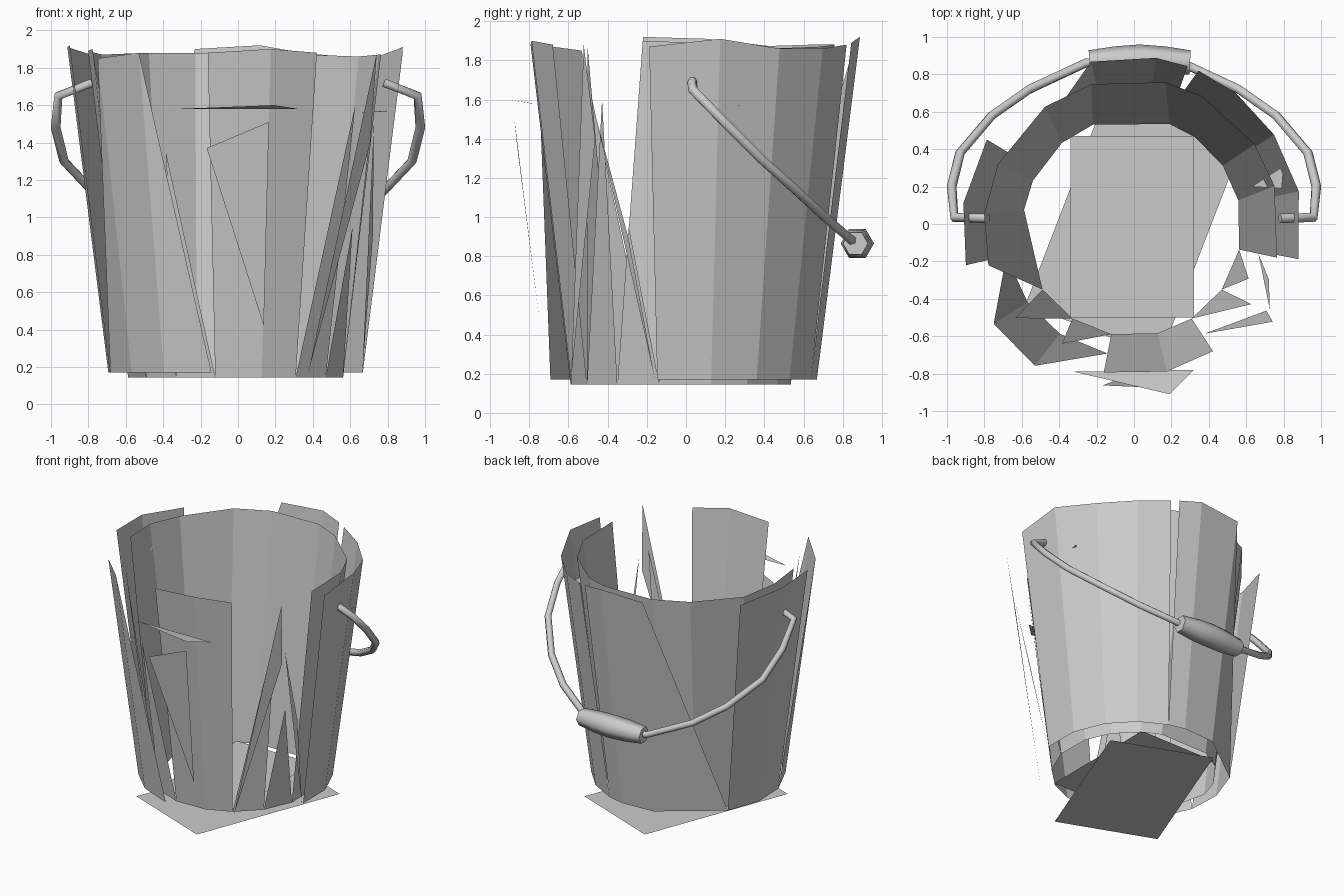
import bpy, bmesh
from math import cos, sin, radians

if "Cube" in bpy.data.objects:
    bpy.data.objects.remove(bpy.data.objects["Cube"])

BOT_OUT, BOT_IN, TOP = 0.17, 0.145, 1.89


def on_cone(angle, z, inner=False, push=0.0):
    """Point on the outer or inner tapered shell."""
    r = 0.585 + 0.12 * (z - BOT_IN) if inner else 0.69 + 0.127 * (z - BOT_OUT)
    r += push
    a = radians(angle)
    return (r * cos(a) - 0.01, r * sin(a) - 0.015, z)


def make(name, polys):
    """One object from a list of polygons, each a list of points."""
    bm = bmesh.new()
    for poly in polys:
        bm.faces.new([bm.verts.new(p) for p in poly])
    bmesh.ops.remove_doubles(bm, verts=bm.verts, dist=0.0005)
    me = bpy.data.meshes.new(name)
    bm.to_mesh(me)
    bm.free()
    ob = bpy.data.objects.new(name, me)
    bpy.context.collection.objects.link(ob)
    return ob


def wall(name, rows, inner=False):
    """Staves side by side: rows of (bottom angle, top angle, top z)."""
    z0 = BOT_IN if inner else BOT_OUT
    polys = []
    for (a0, a1, za), (b0, b1, zb) in zip(rows, rows[1:]):
        poly = [on_cone(a0, z0, inner), on_cone(b0, z0, inner), on_cone(b1, zb, inner)]
        if (a1, za) != (b1, zb):
            poly.append(on_cone(a1, za, inner))
        polys.append(poly)
    return make(name, polys)


def splinter(name, pts, inner=False, push=0.0):
    return make(name, [[on_cone(a, z, inner, push) for a, z in pts]])


# Outer staves
wall("outer_left_staves", [(149, 149, 1.87), (172, 172, 1.91), (193, 193, 1.92)])
wall("outer_back_right_staves", [(-11, -11, 1.87), (12, 12, 1.91), (33, 33, 1.86),
                                 (52, 52, 1.86), (71, 67, 1.88)])
wall("outer_back_staves", [(71, 71, 1.89), (82, 82, 1.92), (104, 104, 1.90)])
splinter("outer_back_splinter", [(104, BOT_OUT), (149, BOT_OUT), (104, 1.90)])
wall("outer_front_left_stave", [(193, 215, 1.85), (216, 215, 1.85),
                                (236, 235, 1.88), (259, 235, 1.88)])
splinter("outer_front_shard", [(259.5, 1.37), (281.5, 1.51), (281.5, 0.42)], push=0.02)
splinter("outer_right_spike_a", [(-56, BOT_OUT), (-34, 1.88), (-32, 1.40)])
splinter("outer_right_spike_b", [(-12, BOT_OUT), (-31, 1.50), (-21, 0.90)])

# Inner staves
wall("inner_staves", [(-12, -12, 1.87), (14, 16, 1.87), (34, 34, 1.86), (55, 62, 1.87),
                      (70, 77, 1.88), (111, 106, 1.88), (130, 126, 1.88),
                      (155, 155, 1.87), (171, 175, 1.89), (215, 195, 1.90)], True)
wall("inner_front_staves", [(259, 259, 1.88), (283.5, 283.5, 1.90), (303, 303, 1.88)], True)
splinter("inner_front_left_splinter", [(237, BOT_IN), (259, BOT_IN), (239, 1.35)], True)
splinter("inner_left_splinter", [(215, BOT_IN), (237, BOT_IN), (218, 1.88)], True)
splinter("inner_right_splinter_a", [(-57, BOT_IN), (-35, BOT_IN), (-33, 1.60)], True)
splinter("inner_right_splinter_b", [(-35, BOT_IN), (-12, BOT_IN), (-24, 0.95)], True)

# Flat shards left from the hoop
make("hoop_shards", [[(-0.32, -0.79, 1.58), (0.19, -0.91, 1.60), (0.32, -0.78, 1.58)],
                     [(0.63, 0.20, 1.56), (0.79, 0.19, 1.565), (0.80, 0.31, 1.57)]])

# Bottom boards
make("floor_board", [[(-0.34, -0.50, 0.155), (0.32, -0.50, 0.155),
                      (0.32, 0.47, 0.155), (-0.34, 0.47, 0.155)]])
make("fallen_board", [[(-0.58, -0.43, 0), (0.14, -0.71, 0), (0.58, 0.43, 0), (-0.14, 0.71, 0)]])


def tube(name, pts, depth, resolution):
    """Round bar along a path of (x, y, z, radius scale)."""
    cu = bpy.data.curves.new(name, 'CURVE')
    cu.dimensions = '3D'
    cu.bevel_depth = depth
    cu.bevel_resolution = resolution
    cu.use_fill_caps = True
    sp = cu.splines.new('POLY')
    sp.points.add(len(pts) - 1)
    for p, (x, y, z, s) in zip(sp.points, pts):
        p.co = (x, y, z, 1)
        p.radius = s
    ob = bpy.data.objects.new(name, cu)
    bpy.context.collection.objects.link(ob)
    return ob


# Wire bail with hooked ends, and its barrel grip
half = [(0.78, 0.03, 1.72), (0.96, 0.035, 1.65), (0.975, 0.20, 1.48), (0.93, 0.38, 1.30),
        (0.76, 0.58, 1.12), (0.56, 0.72, 0.99), (0.26, 0.86, 0.87)]
path = [(-x, y, z, 1) for x, y, z in half] + [(x, y, z, 1) for x, y, z in reversed(half)]
tube("bail", path, 0.026, 1)
tube("grip", [(-0.24, 0.865, 0.865, 0.8), (-0.10, 0.87, 0.865, 1), (0.03, 0.875, 0.865, 1.06),
              (0.16, 0.87, 0.865, 1), (0.30, 0.865, 0.865, 0.8)], 0.08, 1)
